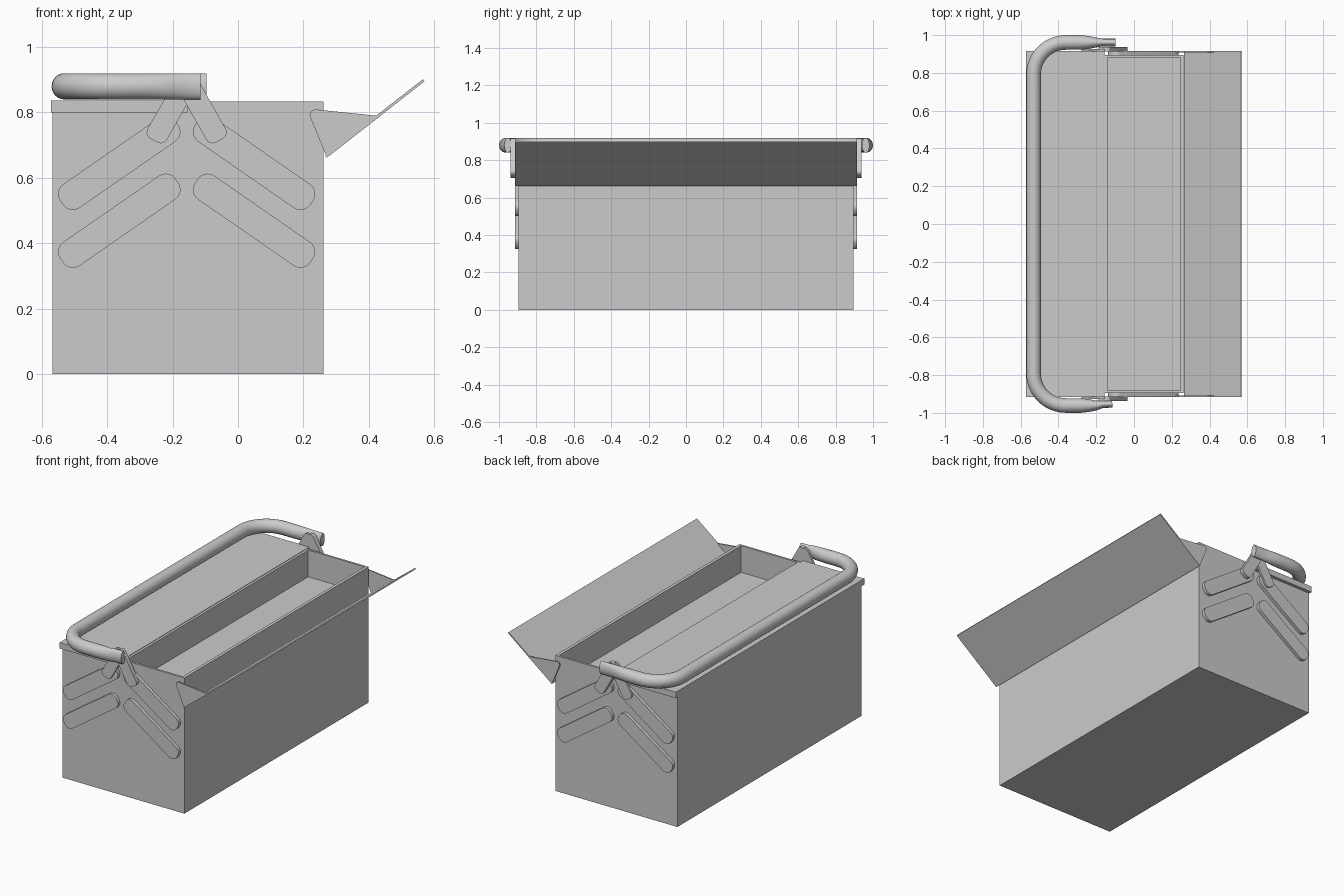
import bpy, bmesh, math
from mathutils import Vector

if "Cube" in bpy.data.objects:
    bpy.data.objects.remove(bpy.data.objects["Cube"])

MID = -0.157  # hinge line between the two halves


def finish(name, bm, smooth=False):
    bmesh.ops.recalc_face_normals(bm, faces=bm.faces)
    me = bpy.data.meshes.new(name)
    bm.to_mesh(me)
    bm.free()
    ob = bpy.data.objects.new(name, me)
    bpy.context.collection.objects.link(ob)
    if smooth:
        bpy.ops.object.select_all(action='DESELECT')
        ob.select_set(True)
        bpy.context.view_layer.objects.active = ob
        bpy.ops.object.shade_smooth_by_angle(angle=math.radians(35))
    return ob


def prism(name, pts, y0, y1, smooth=False):
    """Extrude an xz outline from y0 to y1."""
    bm = bmesh.new()
    a = [bm.verts.new((x, y0, z)) for x, z in pts]
    b = [bm.verts.new((x, y1, z)) for x, z in pts]
    bm.faces.new(a)
    bm.faces.new(b[::-1])
    n = len(pts)
    for i in range(n):
        j = (i + 1) % n
        bm.faces.new((a[i], a[j], b[j], b[i]))
    return finish(name, bm, smooth)


def bar_outline(p, q, w, r, steps=5):
    """Rounded bar between end centres p and q, half width w, corner radius r."""
    p, q = Vector(p), Vector(q)
    d = (q - p).normalized()
    n = Vector((-d.y, d.x))
    half = (q - p).length / 2 + w
    c = (p + q) / 2
    pts = []
    for k, (su, sv) in enumerate(((1, 1), (-1, 1), (-1, -1), (1, -1))):
        for i in range(steps + 1):
            t = math.pi / 2 * (k + i / steps)
            u = su * (half - r) + r * math.cos(t)
            v = sv * (w - r) + r * math.sin(t)
            pts.append(tuple(c + d * u + n * v))
    return pts


# body with the open tray recess
bm = bmesh.new()


def rect(x0, x1, y, z):
    return [bm.verts.new(c) for c in ((x0, -y, z), (x1, -y, z), (x1, y, z), (x0, y, z))]


rings = [rect(-0.568, 0.262, 0.895, 0), rect(-0.568, 0.262, 0.895, 0.834),
         rect(-0.14, 0.243, 0.882, 0.834), rect(-0.14, 0.243, 0.882, 0.67)]
for lo, hi in zip(rings, rings[1:]):
    for i in range(4):
        j = (i + 1) % 4
        bm.faces.new((lo[i], lo[j], hi[j], hi[i]))
bm.faces.new(rings[0])
bm.faces.new(rings[-1])
finish("body_and_tray", bm)

# closed lid
prism("closed_lid", [(-0.572, 0.80), (-0.155, 0.80), (-0.155, 0.837), (-0.572, 0.837)],
      -0.915, 0.915)

# open lid plate
prism("open_lid", [(0.272, 0.662), (0.570, 0.895), (0.566, 0.902), (0.266, 0.668)],
      -0.915, 0.915)

flange = [(0.272, 0.662), (0.435, 0.789), (0.25, 0.808), (0.235, 0.81),
          (0.223, 0.803), (0.219, 0.79)]
for s, side in ((-1, "front"), (1, "back")):
    # end flange of the open lid
    prism(f"open_lid_flange_{side}", flange, s * 0.907, s * 0.915)
    for m, half in ((1, "left"), (-1, "right")):
        def fx(x):
            return MID + m * (x - MID)
        # cantilever arms
        for dz, level in ((0, "lower"), (0.177, "upper")):
            prism(f"arm_{side}_{half}_{level}",
                  bar_outline((fx(-0.503), 0.372 + dz), (fx(-0.223), 0.566 + dz), 0.044, 0.036),
                  s * 0.89, s * 0.915, True)
        # short links from arms to handle
        prism(f"handle_link_{side}_{half}",
              bar_outline((fx(-0.241), 0.744), (fx(-0.165), 0.878), 0.034, 0.022),
              s * 0.912, s * (0.926 if m == 1 else 0.938), True)

# tubular handle: centre path in xy, with flattened ends
R = 0.0385
half_path = []  # x, y, sideways radius
for x, k in ((-0.097, 0.02), (-0.165, 0.02), (-0.20, 0.026), (-0.24, 0.034), (-0.28, R)):
    half_path.append((x, 0.961, k))
for i in range(13):
    t = math.pi / 2 * (1 + i / 12)
    half_path.append((-0.3615 + 0.17 * math.cos(t), 0.791 + 0.17 * math.sin(t), R))
path = half_path + [(x, -y, k) for x, y, k in reversed(half_path)]
path[-1] = (-0.115, -0.952, 0.02)
path[-2] = (-0.165, -0.954, 0.02)

bm = bmesh.new()
N = 24
tube = []
for i, (x, y, k) in enumerate(path):
    a, b = path[max(i - 1, 0)], path[min(i + 1, len(path) - 1)]
    d = Vector((b[0] - a[0], b[1] - a[1])).normalized()
    ring = []
    for j in range(N):
        t = 2 * math.pi * j / N
        ring.append(bm.verts.new((x - d.y * k * math.cos(t), y + d.x * k * math.cos(t),
                                  0.88 + 0.04 * math.sin(t))))
    tube.append(ring)
for r0, r1 in zip(tube, tube[1:]):
    for j in range(N):
        bm.faces.new((r0[j], r0[(j + 1) % N], r1[(j + 1) % N], r1[j]))
bm.faces.new(tube[0])
bm.faces.new(tube[-1])
finish("carry_handle", bm, True)
